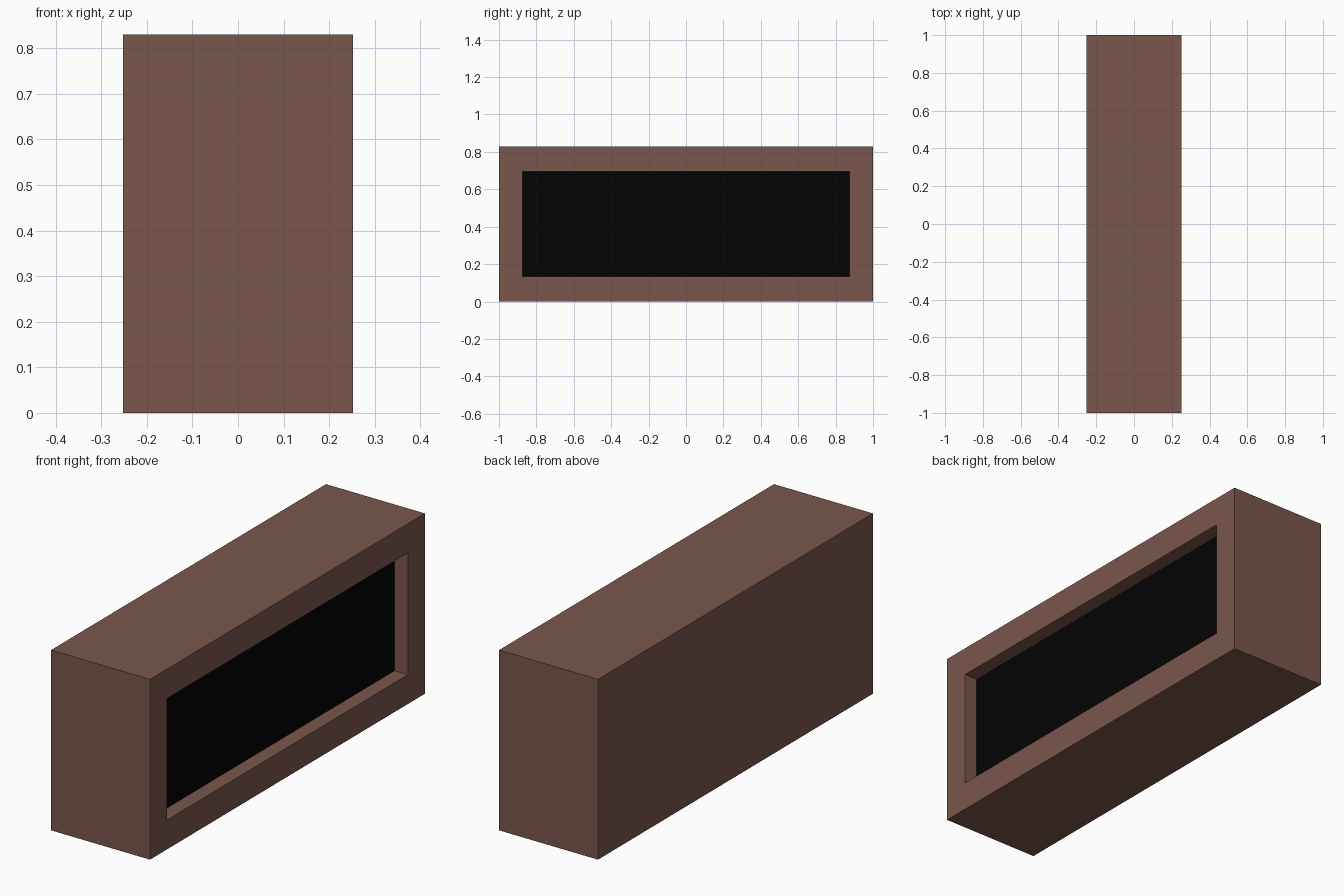
import bpy, bmesh
from mathutils import Matrix, Vector

if "Cube" in bpy.data.objects:
    bpy.data.objects.remove(bpy.data.objects["Cube"])

W, L, H = 0.504, 2.0, 0.83            # casing size in x, y, z
OPEN_L, OPEN_H, DEPTH = 1.75, 0.56, 0.068   # recess in the +x side


def material(name, rgb):
    m = bpy.data.materials.new(name)
    m.diffuse_color = (*rgb, 1)
    m.use_nodes = True
    m.node_tree.nodes["Principled BSDF"].inputs["Base Color"].default_value = m.diffuse_color
    return m


# Casing block standing on z = 0
bm = bmesh.new()
bmesh.ops.create_cube(bm, size=1, matrix=Matrix.Translation((0, 0, H / 2)) @ Matrix.Diagonal((W, L, H, 1)))

# Frame around the opening, cut into the +x side
side = max(bm.faces, key=lambda f: f.calc_center_median().x)
bmesh.ops.inset_individual(bm, faces=[side], thickness=0.1)
centre = Vector((W / 2, 0, H / 2))
for v in side.verts:
    v.co.y = OPEN_L / 2 * (1 if v.co.y > 0 else -1)
    v.co.z = centre.z + OPEN_H / 2 * (1 if v.co.z > centre.z else -1)

# Recess walls and dark back panel
floor = bmesh.ops.extrude_discrete_faces(bm, faces=[side])["faces"][0]
bmesh.ops.translate(bm, verts=floor.verts, vec=(-DEPTH, 0, 0))
floor.material_index = 1
bmesh.ops.recalc_face_normals(bm, faces=bm.faces)

mesh = bpy.data.meshes.new("casing")
bm.to_mesh(mesh)
bm.free()
mesh.materials.append(material("brown", (0.195, 0.095, 0.072)))
mesh.materials.append(material("black", (0.001, 0.001, 0.001)))
bpy.context.collection.objects.link(bpy.data.objects.new("casing", mesh))
